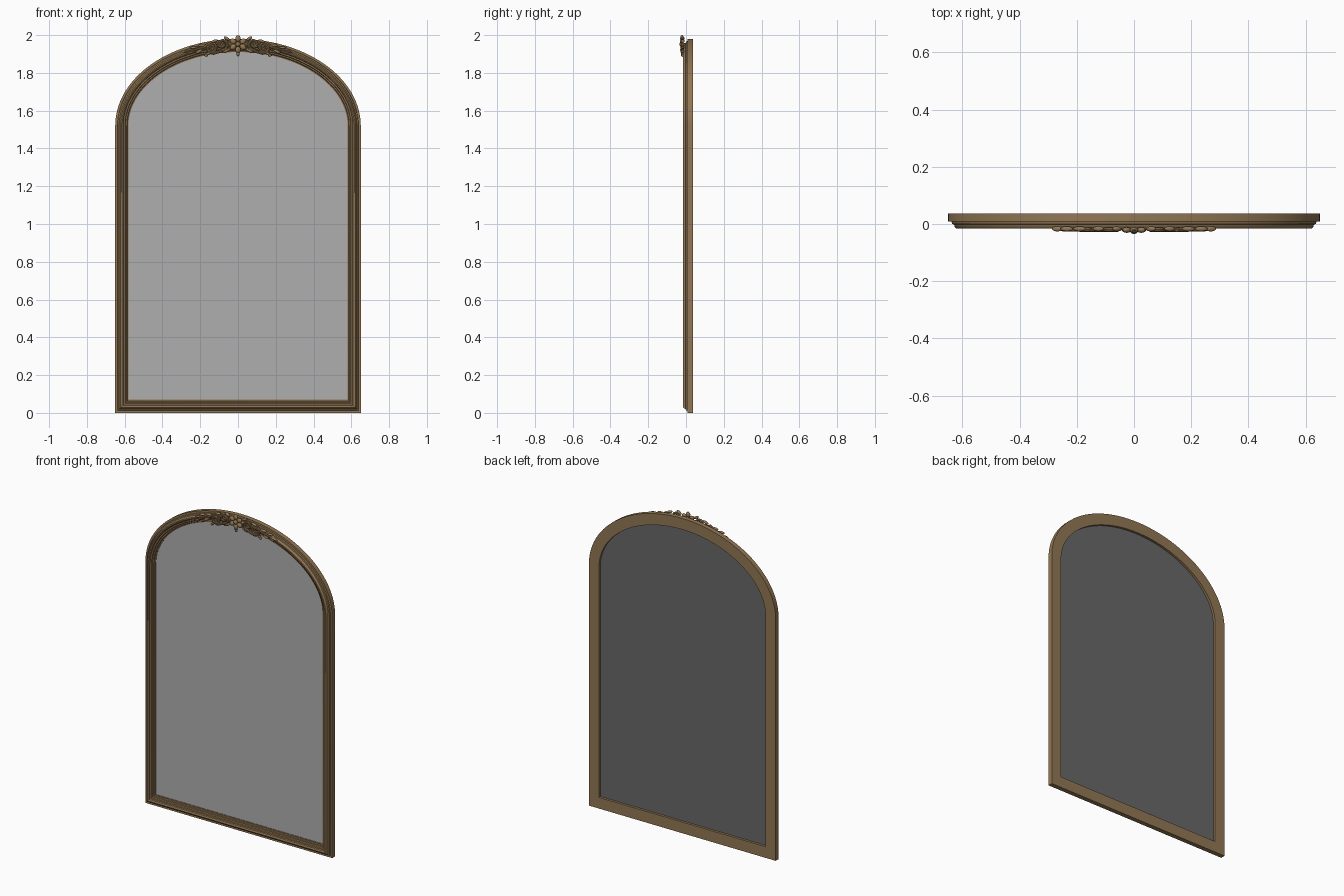
import bpy, bmesh, math
from mathutils import Matrix, Vector

if "Cube" in bpy.data.objects:
    bpy.data.objects.remove(bpy.data.objects["Cube"])

HALF_W, SPRING, RISE, ARCH_STEPS = 0.65, 1.52, 0.46, 56


def material(name, rgb):
    m = bpy.data.materials.new(name)
    m.diffuse_color = (*rgb, 1)
    m.use_nodes = True
    m.node_tree.nodes["Principled BSDF"].inputs["Base Color"].default_value = m.diffuse_color
    return m


GOLD = material("antique gold", (0.29, 0.185, 0.088))
SILVER = material("mirror silver", (0.43, 0.43, 0.43))
DARK = material("dark backing", (0.14, 0.14, 0.14))


def outline(d):
    """Arched outline moved inwards by d, as (x, z) points."""
    pts = [(-HALF_W + d, d), (HALF_W - d, d)]
    for i in range(ARCH_STEPS + 1):
        t = math.pi * i / ARCH_STEPS
        n = Vector((math.cos(t) / HALF_W, math.sin(t) / RISE)).normalized()
        pts.append((HALF_W * math.cos(t) - n.x * d,
                    SPRING + RISE * math.sin(t) - n.y * d))
    return pts


def finish(bm, name, mats, smooth=True):
    bmesh.ops.recalc_face_normals(bm, faces=bm.faces)
    me = bpy.data.meshes.new(name)
    bm.to_mesh(me)
    bm.free()
    ob = bpy.data.objects.new(name, me)
    bpy.context.collection.objects.link(ob)
    for m in mats:
        me.materials.append(m)
    if smooth:
        smooth_edges(ob)
    return ob


def smooth_edges(ob):
    bpy.ops.object.select_all(action='DESELECT')
    ob.select_set(True)
    bpy.context.view_layer.objects.active = ob
    bpy.ops.object.shade_smooth_by_angle(angle=math.radians(32))


# Moulded frame: profile of (inward distance, y) swept round the outline
profile = [(0, 0.037), (0, 0.008), (0.012, 0.008), (0.014, 0.0), (0.021, -0.002),
           (0.023, -0.010), (0.028, -0.015), (0.034, -0.016), (0.040, -0.013),
           (0.043, -0.006), (0.051, -0.005), (0.054, 0.002), (0.061, 0.003),
           (0.064, 0.009), (0.070, 0.010), (0.070, 0.037)]
bm = bmesh.new()
rings = [[bm.verts.new((x, y, z)) for x, z in outline(d)] for d, y in profile]
for a, b in zip(rings, rings[1:] + rings[:1]):
    for i in range(len(a)):
        j = (i + 1) % len(a)
        bm.faces.new((a[i], a[j], b[j], b[i]))
finish(bm, "arched_frame", [GOLD])

# Mirror panel: silver front, dark back
bm = bmesh.new()
face = bm.faces.new([bm.verts.new((x, 0.013, z)) for x, z in outline(0.0695)])
ext = bmesh.ops.extrude_face_region(bm, geom=[face])
bmesh.ops.translate(bm, vec=(0, 0.009, 0),
                    verts=[v for v in ext["geom"] if isinstance(v, bmesh.types.BMVert)])
bmesh.ops.recalc_face_normals(bm, faces=bm.faces)
for f in bm.faces:
    f.material_index = 1 if f.normal.y > 0.5 else 0
finish(bm, "mirror_panel", [SILVER, DARK], smooth=False)


def blob(bm, x, y, z, size, angle=0):
    """Flattened ellipsoid turned in the xz plane."""
    mat = (Matrix.Translation((x, y, z)) @ Matrix.Rotation(-math.radians(angle), 4, 'Y')
           @ Matrix.Diagonal((*size, 1)))
    bmesh.ops.create_uvsphere(bm, u_segments=14, v_segments=8, radius=1, matrix=mat)


# Centre flower
bm = bmesh.new()
for k in range(6):
    a = 90 + 60 * k
    r = math.radians(a)
    blob(bm, 0.030 * math.cos(r), -0.021, 1.952 + 0.030 * math.sin(r),
         (0.018, 0.010, 0.014), a)
blob(bm, 0, -0.025, 1.952, (0.013, 0.010, 0.013))
blob(bm, 0, -0.018, 1.903, (0.009, 0.008, 0.016))
finish(bm, "crest_flower", [GOLD])

# Leaves along the arch: x, z, half length, half width, angle
leaves = [(0.062, 1.918, 0.024, 0.009, -25), (0.060, 1.982, 0.018, 0.008, 30),
          (0.125, 1.968, 0.020, 0.008, -20), (0.155, 1.905, 0.020, 0.009, -35),
          (0.168, 1.893, 0.009, 0.008, 0), (0.190, 1.946, 0.022, 0.008, -5),
          (0.205, 1.914, 0.022, 0.008, -30), (0.235, 1.934, 0.022, 0.007, -5),
          (0.245, 1.908, 0.020, 0.006, -30), (0.268, 1.913, 0.020, 0.006, -18)]
bm = bmesh.new()
for s in (-1, 1):
    for x, z, l, w, a in leaves:
        blob(bm, s * x, -0.017, z, (l, 0.009, w), s * a)
finish(bm, "crest_leaves", [GOLD])


def spiral(cx, cz, radius, start, turn):
    """Points winding outwards from the eye of a scroll."""
    pts = []
    for i in range(25):
        t = i / 24
        a = math.radians(start + turn * t)
        r = radius * (0.2 + 0.8 * t)
        pts.append((cx + r * math.cos(a), cz + r * math.sin(a), 1.0))
    return pts


# Paired scrolls, with a tapering tail that follows the arch
scrolls = [spiral(0.083, 1.950, 0.030, 120, 520),
           spiral(0.142, 1.932, 0.028, 330, -560),
           [(0.055, 1.93, 0.8), (0.09, 1.915, 1), (0.13, 1.903, 1), (0.165, 1.912, 0.8)],
           [(0.15, 1.957, 1), (0.18, 1.935, 1), (0.22, 1.924, 0.8), (0.28, 1.906, 0.3)]]
for s, side in ((-1, "left"), (1, "right")):
    cu = bpy.data.curves.new("crest_scroll_" + side, 'CURVE')
    cu.dimensions = '3D'
    cu.bevel_depth = 0.0075
    cu.bevel_resolution = 2
    cu.use_fill_caps = True
    for pts in scrolls:
        sp = cu.splines.new('POLY')
        sp.points.add(len(pts) - 1)
        for p, (x, z, r) in zip(sp.points, pts):
            p.co = (s * x, -0.020, z, 1)
            p.radius = r
    cu.materials.append(GOLD)
    ob = bpy.data.objects.new("crest_scroll_" + side, cu)
    bpy.context.collection.objects.link(ob)
    bpy.ops.object.select_all(action='DESELECT')
    ob.select_set(True)
    bpy.context.view_layer.objects.active = ob
    bpy.ops.object.convert(target='MESH')
    smooth_edges(bpy.context.view_layer.objects.active)
